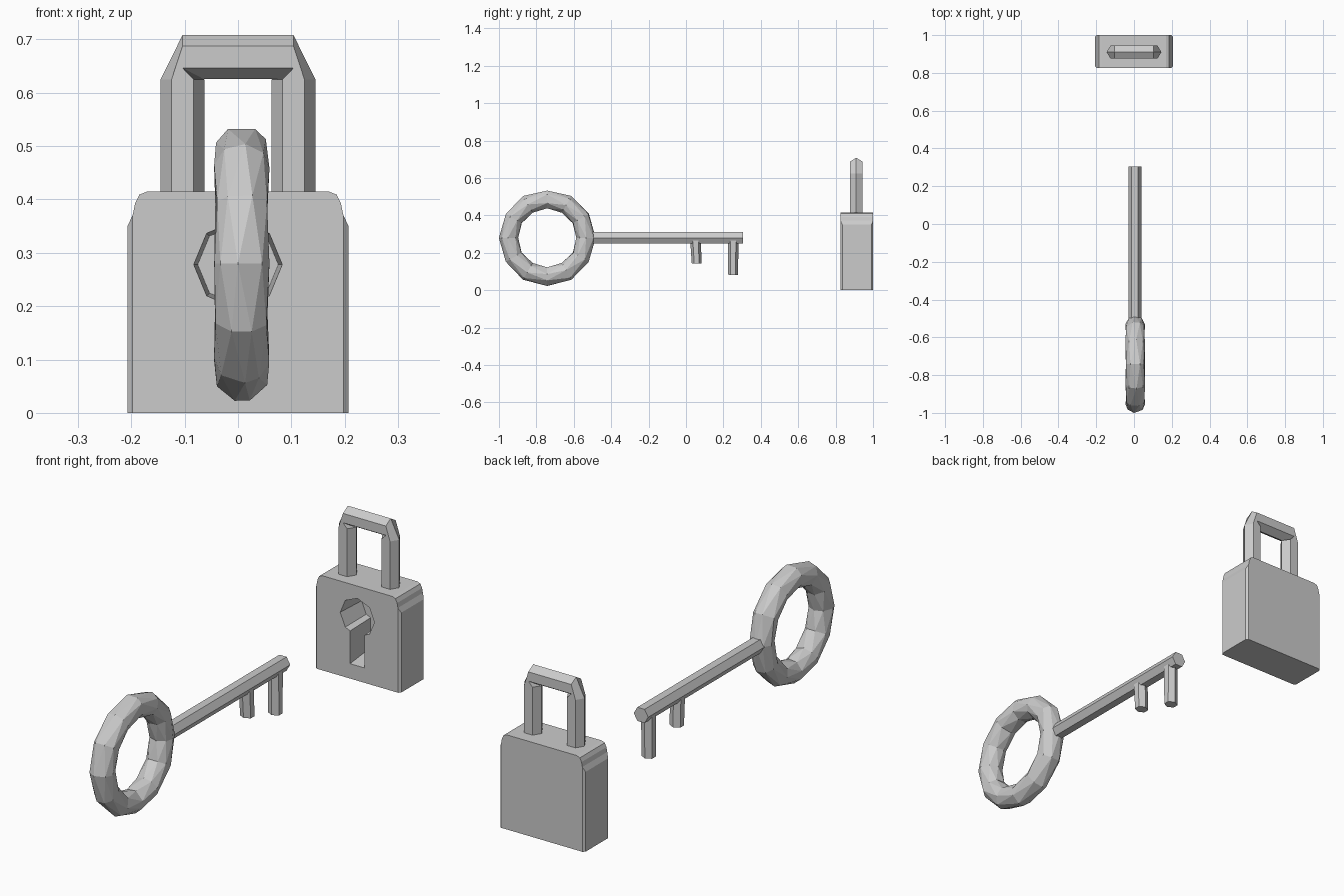
import bpy, bmesh, math, random
from mathutils import Vector

if "Cube" in bpy.data.objects:
    bpy.data.objects.remove(bpy.data.objects["Cube"])

random.seed(4)
TAU = 2 * math.pi


def finish(name, bm):
    bmesh.ops.recalc_face_normals(bm, faces=bm.faces[:])
    me = bpy.data.meshes.new(name)
    bm.to_mesh(me)
    bm.free()
    ob = bpy.data.objects.new(name, me)
    bpy.context.collection.objects.link(ob)
    return ob


def loft(rings, closed=False):
    """Skin a list of equal-length point rings; cap the ends unless closed."""
    bm = bmesh.new()
    vs = [[bm.verts.new(p) for p in r] for r in rings]
    n = len(vs[0])
    pairs = list(zip(vs, vs[1:])) + ([(vs[-1], vs[0])] if closed else [])
    for a, b in pairs:
        for j in range(n):
            k = (j + 1) % n
            bm.faces.new((a[j], a[k], b[k], b[j]))
    if not closed:
        bm.faces.new(vs[0])
        bm.faces.new(vs[-1])
    return bm


def hexagon(r, s):
    """Hexagon with points at +-r on the first axis, flats at +-s on the second."""
    return [(r, 0), (r / 2, s), (-r / 2, s), (-r, 0), (-r / 2, -s), (r / 2, -s)]


# Padlock body: shouldered profile, chamfered vertical edges
half = [(.207, 0), (.207, .35), (.197, .372), (.193, .392), (.185, .409), (.17, .415)]
outline = half + [(-x, z) for x, z in reversed(half)]
bm = loft([[(x, y, z) for x, z in outline] for y in (.827, 1.0)])
side = [e for e in bm.edges if all(abs(v.co.x) > .206 for v in e.verts)
        and abs(e.verts[0].co.z - e.verts[1].co.z) > .3]
bmesh.ops.bevel(bm, geom=side, offset=.009, segments=1, affect='EDGES')
body = finish("padlock_body", bm)

# Keyhole: octagon with a slot below, narrowing into the body
hole = [(.083 * math.cos(i * TAU / 8), .083 * math.sin(i * TAU / 8)) for i in range(-1, 6)]
hole += [(-.035, -.069), (-.035, -.213), (.035, -.213), (.035, -.069)]
cutter = finish("keyhole_cutter", loft(
    [[(x * s, y, .278 + z * s) for x, z in hole] for y, s in ((.81, 1.01), (.965, .91))]))
cutter.hide_render = True
mod = body.modifiers.new("keyhole", 'BOOLEAN')
mod.operation = 'DIFFERENCE'
mod.solver = 'EXACT'
mod.object = cutter
bpy.context.view_layer.objects.active = body
bpy.ops.object.modifier_apply(modifier=mod.name)
bpy.data.objects.remove(cutter)

# Shackle: hexagonal bar, each upper corner one slanted step
sec = hexagon(.041, .034)
sx, sy, sz = .104, .91, .667
rings = [[(-sx - u, sy + v, .40) for u, v in sec],
         [(-sx - u, sy + v, .625) for u, v in sec],
         [(-sx, sy + v, sz + u) for u, v in sec],
         [(sx, sy + v, sz + u) for u, v in sec],
         [(sx + u, sy + v, .625) for u, v in sec],
         [(sx + u, sy + v, .40) for u, v in sec]]
finish("shackle", loft(rings))

# Key bow: coarse ring with staggered, slightly uneven facets
rings = []
for i in range(12):
    a = i * TAU / 12
    ring = []
    for j in range(8):
        t = (j + .5 * (i % 2)) * TAU / 8 + random.uniform(-.15, .15)
        m = .207 + .052 * math.cos(t)
        ring.append((.007 + .052 * math.sin(t), -.742 + m * math.cos(a), .28 + m * math.sin(a)))
    # undo the half-step so the staggered rings line up around the seam
    rings.append(ring)
bm = loft(rings, closed=True)
bmesh.ops.triangulate(bm, faces=bm.faces[:])
finish("key_bow", bm)

# Key shaft
finish("key_shaft", loft([[(.005 + u, y, .28 + v) for u, v in hexagon(.035, .03)]
                          for y in (-.51, .305)]))

# Key teeth: hexagonal pegs hanging from the shaft
for name, top_y, low_y, low_z in (("key_tooth_short", .051, .057, .142),
                                  ("key_tooth_long", .252, .252, .08)):
    finish(name, loft([[(.005 + v, y + u, z) for u, v in hexagon(r, .026)]
                       for y, z, r in ((top_y, .27, .029), (low_y, low_z, .026))]))
